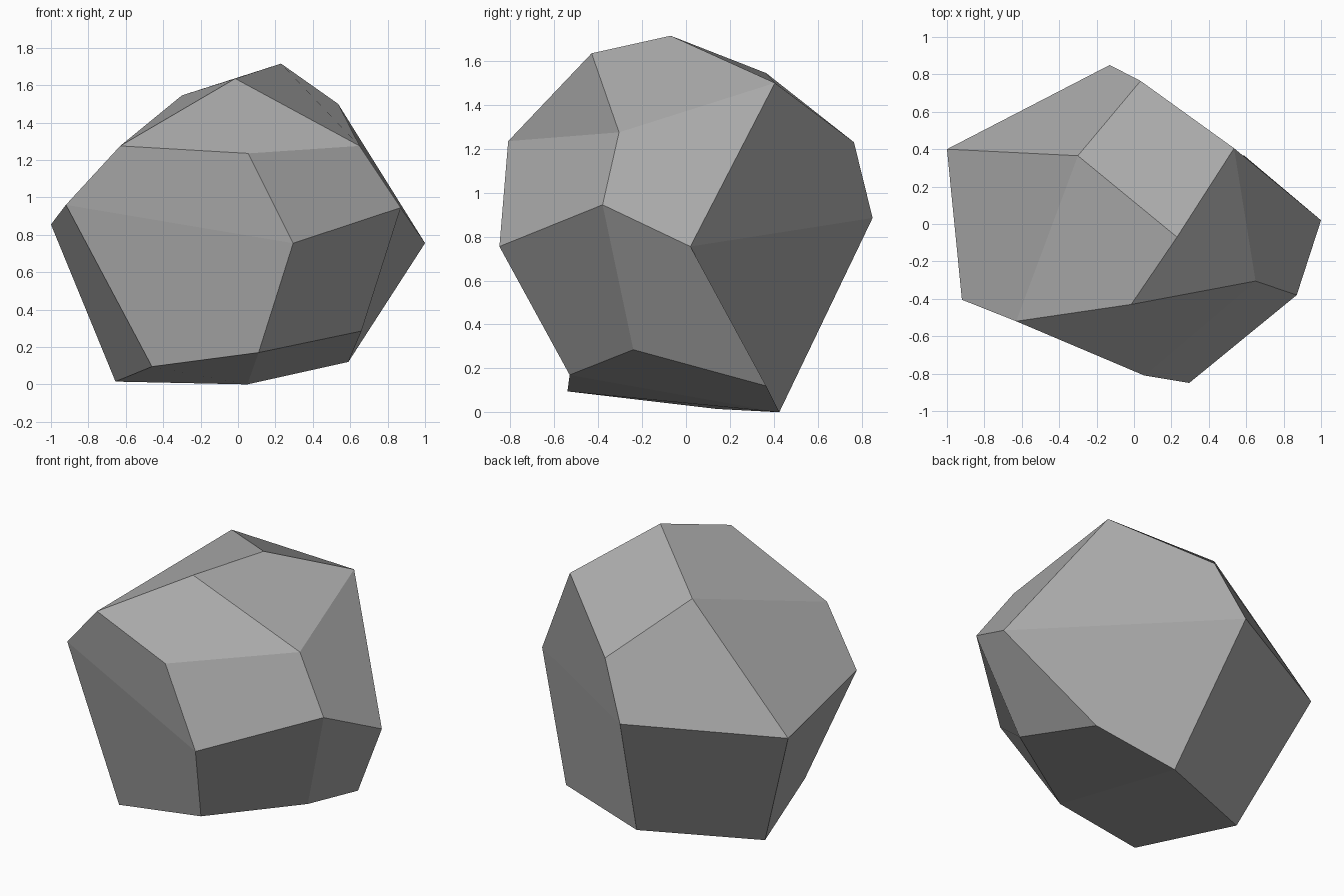
import bpy

# Remove the default cube only
default_cube = bpy.data.objects.get("Cube")
if default_cube:
    bpy.data.objects.remove(default_cube, do_unlink=True)


def make_material(name, colour):
    material = bpy.data.materials.new(name)
    material.use_nodes = True
    material.diffuse_color = colour
    material.node_tree.nodes["Principled BSDF"].inputs["Base Color"].default_value = colour
    return material


def bridge_rings(upper, lower):
    """Four-sided facets between two rings of corner letters, folded the same way round."""
    facets = []
    for i in range(len(upper)):
        following = (i + 1) % len(upper)
        facets.append(upper[i] + lower[i] + lower[following] + upper[following])
    return facets


def make_faceted_stone(name, corners, facets, material):
    """Build one flat-faced shell from lettered corners."""
    keys = list(corners)
    mesh = bpy.data.meshes.new(name)
    mesh.from_pydata(
        list(corners.values()),
        [],
        [[keys.index(letter) for letter in facet] for facet in facets],
    )
    mesh.materials.append(material)
    mesh.update()
    stone = bpy.data.objects.new(name, mesh)
    bpy.context.scene.collection.objects.link(stone)
    return stone


corners = {
    # Crown: the two peaks
    "A": (.23, -.07, 1.715), "B": (-.015, -.43, 1.635),
    # Shoulder ring: where the crown breaks into the sides
    "G": (.055, -.81, 1.235), "F": (.65, -.305, 1.275), "D": (.535, .405, 1.5),
    "N": (.035, .765, 1.23), "C": (-.3, .365, 1.545), "E": (-.63, -.52, 1.275),
    # Waist ring: the widest part
    "K": (.295, -.85, .755), "J": (.87, -.38, .945), "L": (1, .02, .755),
    "M": (-.13, .85, .885), "I": (-1, .4, .855), "H": (-.92, -.405, .96),
    # Base ring: the narrow, slightly tilted underside
    "P": (.11, -.53, .17), "Q": (.66, -.24, .285), "R": (.59, .365, .12),
    "S": (.05, .425, 0), "T": (-.655, .14, .015), "O": (-.46, -.54, .095),
}

shoulder_ring = "GFDNCE"
waist_ring = "KJLMIH"
base_ring = "PQRSTO"

# Each facet starts at one end of the diagonal it folds along
crown_facets = ["ABFD", "BEGF", "CEBA", "DNCA"]
side_facets = bridge_rings(shoulder_ring, waist_ring) + bridge_rings(waist_ring, base_ring)
underside_facets = ["PSRQ", "OTSP"]

stone_grey = make_material("stone grey", (.4, .4, .4, 1))
make_faceted_stone(
    "stone", corners, crown_facets + side_facets + underside_facets, stone_grey
)
